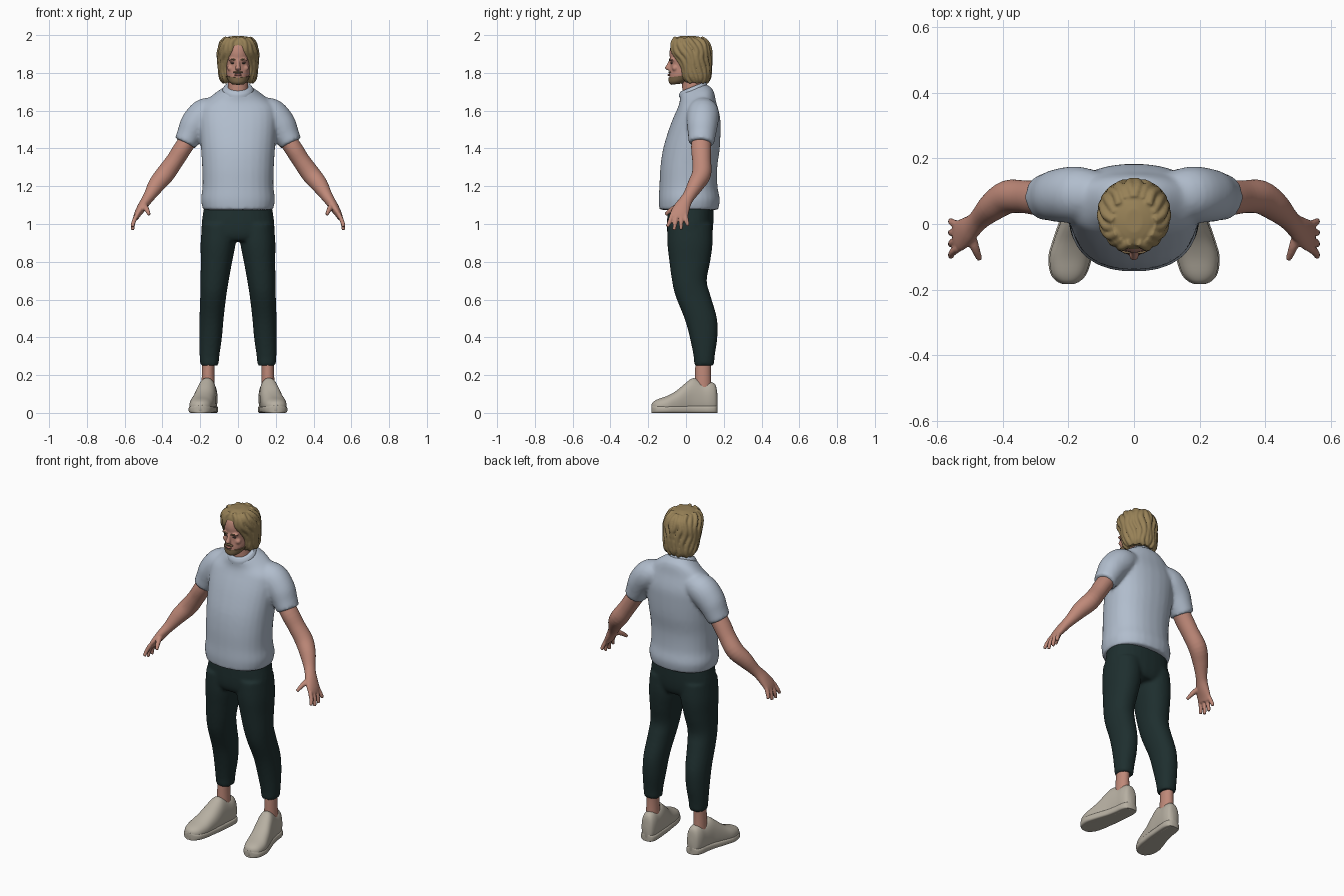
import bpy, bmesh, math
from mathutils import Vector

cube = bpy.data.objects.get("Cube")
if cube:
    bpy.data.objects.remove(cube, do_unlink=True)

X, Y, Z = Vector((1, 0, 0)), Vector((0, 1, 0)), Vector((0, 0, 1))


def material(name, color):
    m = bpy.data.materials.new(name)
    m.use_nodes = True
    m.diffuse_color = (*color, 1)
    bsdf = m.node_tree.nodes["Principled BSDF"]
    bsdf.inputs["Base Color"].default_value = (*color, 1)
    bsdf.inputs["Roughness"].default_value = 0.8
    return m


SHIRT = material("pale blue cotton", (0.44, 0.51, 0.61))
PANTS = material("dark green cloth", (0.013, 0.028, 0.028))
SKIN = material("skin", (0.52, 0.25, 0.19))
HAIR = material("dark blond hair", (0.31, 0.22, 0.095))
BEARD = material("beard brown", (0.21, 0.14, 0.07))
SHOE = material("beige canvas", (0.47, 0.43, 0.36))
LIP = material("lip", (0.36, 0.14, 0.11))
EYE = material("eye", (0.08, 0.06, 0.05))


def smooth_rows(rows, steps=4):
    """Catmull-Rom through rows of x, y, z, two radii and a slope."""
    rows = [tuple(r) + (0,) * (6 - len(r)) for r in rows]
    p = [rows[0]] + rows + [rows[-1]]
    out = []
    for i in range(1, len(p) - 2):
        for s in range(steps):
            t = s / steps
            out.append([b + t / 2 * (c - a + t * (2*a - 5*b + 4*c - d + t * (3*(b - c) + d - a)))
                        for a, b, c, d in zip(p[i-1], p[i], p[i+1], p[i+2])])
    return out + [list(rows[-1])]


def add_tube(bm, rows, axes="swept", k=1.0, n=28):
    """Loft of oval sections; k below 1 makes them boxier."""
    pts = smooth_rows(rows)
    last = len(pts) - 1
    loops = []
    for i, (x, y, z, ru, rv, slope) in enumerate(pts):
        if axes == "flat":
            u, v = X, Y + slope * Z
        elif axes == "upright":
            u, v = X, Z
        else:
            t = (Vector(pts[min(i+1, last)][:3]) - Vector(pts[max(i-1, 0)][:3])).normalized()
            u = Y.cross(t).normalized()
            v = t.cross(u)
        loop = []
        for j in range(n):
            a = math.tau * (j + 0.5) / n
            c, s = math.cos(a), math.sin(a)
            co = Vector((x, y, z)) + u * ru * math.copysign(abs(c) ** k, c) \
                + v * rv * math.copysign(abs(s) ** k, s)
            co.z = max(co.z, 0)
            loop.append(bm.verts.new(co))
        loops.append(loop)
    for a, b in zip(loops, loops[1:]):
        for j in range(n):
            bm.faces.new((a[j], a[(j+1) % n], b[(j+1) % n], b[j]))
    bm.faces.new(loops[0][::-1])
    bm.faces.new(loops[-1])


def part(name, mat, tubes, voxel=None, relax=4):
    """One object from tubes, fused into a single skin when voxel is given."""
    bm = bmesh.new()
    for tube in tubes:
        add_tube(bm, *tube)
    bmesh.ops.recalc_face_normals(bm, faces=bm.faces)
    me = bpy.data.meshes.new(name)
    bm.to_mesh(me)
    bm.free()
    me.materials.append(mat)
    ob = bpy.data.objects.new(name, me)
    bpy.context.collection.objects.link(ob)
    if voxel:
        r = ob.modifiers.new("fuse", "REMESH")
        r.mode, r.voxel_size, r.use_smooth_shade = "VOXEL", voxel, True
        s = ob.modifiers.new("relax", "SMOOTH")
        s.factor, s.iterations = 0.5, relax
    else:
        bpy.ops.object.select_all(action="DESELECT")
        ob.select_set(True)
        bpy.context.view_layer.objects.active = ob
        bpy.ops.object.shade_smooth_by_angle(angle=math.radians(50))
    return ob


def side(rows, s):
    return [(s * r[0],) + tuple(r[1:]) for r in rows]


def blob(c, r):
    """Ellipsoid as a flat-section tube."""
    angles = [math.pi * (i + 0.15) / 6.3 for i in range(7)]
    return ([(c[0], c[1], c[2] - r[2] * math.cos(a), r[0] * math.sin(a), r[1] * math.sin(a))
             for a in angles], "flat", 1, 16)


# T-shirt: torso and sleeves fused
torso = [(0, .035, 1.715, .075, .068, .4), (0, .055, 1.68, .13, .088, .35),
         (0, .058, 1.63, .19, .102, .15), (0, .058, 1.57, .205, .122),
         (0, .046, 1.5, .203, .137), (0, .029, 1.4, .196, .15), (0, .015, 1.3, .19, .151),
         (0, .013, 1.2, .188, .154), (0, .017, 1.13, .196, .162), (0, .015, 1.075, .186, .156)]
sleeve = [(.1, .085, 1.61, .06, .07), (.17, .09, 1.585, .083, .085), (.225, .087, 1.53, .08, .082),
          (.255, .084, 1.475, .069, .074), (.28, .08, 1.427, .06, .068)]
part("t_shirt", SHIRT, [(torso, "flat", .88)] + [(side(sleeve, s),) for s in (1, -1)], .01, 5)
part("collar", SHIRT, [([(0, .038, 1.70, .084, .076, .4), (0, .036, 1.715, .081, .073, .4),
                         (0, .035, 1.727, .072, .065, .4)], "flat")])

# Trousers: hips and legs fused
hips = [(0, .025, 1.12, .175, .12), (0, .022, 1.0, .193, .123), (0, .02, .94, .185, .117),
        (0, .02, .91, .14, .1)]
leg = [(.1, .02, 1.0, .09, .118), (.105, .021, .9, .093, .12), (.114, .02, .8, .083, .108),
       (.124, .018, .7, .075, .092), (.131, .037, .62, .069, .093), (.14, .078, .5, .064, .086),
       (.145, .093, .4, .06, .073), (.151, .096, .3, .052, .056), (.151, .096, .25, .048, .053)]
part("trousers", PANTS, [(hips, "flat", .85)] + [(side(leg, s), "flat", .92) for s in (1, -1)], .01, 3)

arm = [(.225, .085, 1.5, .045, .05), (.29, .08, 1.405, .048, .053), (.335, .083, 1.335, .047, .05),
       (.385, .082, 1.265, .05, .051), (.43, .053, 1.21, .045, .044), (.465, .02, 1.155, .033, .034),
       (.485, 0, 1.125, .028, .034), (.508, -.02, 1.09, .025, .042), (.53, -.035, 1.055, .019, .048),
       (.542, -.04, 1.03, .014, .044)]
thumb = [(.5, -.025, 1.1, .016, .016), (.485, -.07, 1.08, .014, .014), (.47, -.108, 1.05, .009, .009)]
shoe = [(.15, .168, .05, .012, .03), (.152, .158, .07, .034, .075), (.154, .13, .075, .045, .09),
        (.157, .09, .075, .047, .09), (.164, .04, .08, .05, .105), (.172, 0, .07, .055, .09),
        (.184, -.05, .05, .06, .068), (.194, -.1, .04, .063, .05), (.199, -.15, .034, .052, .038),
        (.2, -.174, .03, .032, .028), (.2, -.183, .026, .012, .016)]
sole = [(x, y, .018, rx + .004, .024) for x, y, z, rx, rz in shoe]

for label, s in (("left", 1), ("right", -1)):
    # Arm with hand
    tubes = [(side(arm, s),), (side(thumb, s), "swept", 1, 12)]
    for i in range(4):
        root, tip = -.074 + .024 * i, -.1 + .037 * i
        low = (.985, .968, .97, .99)[i]
        finger = [(.535, root, 1.05, .012, .012), (.553, (root + tip) / 2, 1.01, .0115, .0115),
                  (.558, tip, low, .009, .009)]
        tubes.append((side(finger, s), "swept", 1, 12))
    part(label + "_arm", SKIN, tubes, .005, 3)
    # Ankle and shoe
    part(label + "_ankle", SKIN, [(side([(.155, .094, .3, .033, .043), (.158, .09, .22, .033, .042),
                                         (.158, .09, .1, .037, .045)], s), "flat")])
    part(label + "_shoe", SHOE, [(side(shoe, s), "upright", .85)])
    part(label + "_shoe_sole", SHOE, [(side(sole, s), "upright", .6)])

# Head, neck, nose, brow ridge and cheeks
neck = [(0, .045, 1.64, .062, .06), (0, .035, 1.7, .055, .055), (0, .035, 1.8, .055, .055)]
head = [(0, -.045, 1.745, .028, .03), (0, -.035, 1.76, .045, .052), (0, -.01, 1.79, .061, .078),
        (0, .01, 1.83, .067, .094), (0, .015, 1.87, .072, .1), (0, .02, 1.91, .075, .108),
        (0, .02, 1.95, .07, .095), (0, .02, 1.983, .035, .05)]
nose = [(0, -.078, 1.872, .008, .01), (0, -.09, 1.845, .01, .012), (0, -.097, 1.825, .015, .015),
        (0, -.088, 1.814, .012, .012)]
face = [(neck, "flat"), (head, "flat"), (nose, "flat", 1, 16)]
for s in (1, -1):
    face += [blob((s * .028, -.074, 1.87), (.026, .013, .008)),
             blob((s * .04, -.058, 1.825), (.018, .016, .016))]
part("head", SKIN, face, .005, 3)
part("lips", LIP, [blob((0, -.091, 1.789), (.02, .007, .006))])
for label, s in (("left", 1), ("right", -1)):
    part(label + "_eye", EYE, [blob((s * .029, -.076, 1.852), (.011, .006, .004))])
    part(label + "_eyebrow", BEARD, [([(s * .014, -.087, 1.867, .004, .004),
                                       (s * .03, -.085, 1.873, .004, .004),
                                       (s * .046, -.071, 1.868, .003, .003)], "swept", 1, 10)])

# Beard shell around the jaw, and moustache
jaw = [(0, y, z - .004, rx + .004, ry + .004, .12) for _, y, z, rx, ry in head[:3]]
part("beard", BEARD, [(jaw, "flat")])
part("moustache", BEARD, [blob((0, -.085, 1.803), (.027, .009, .006))])

# Hair: a cap with wavy locks swept out from a centre parting
cap = [(0, .055, 1.755, .072, .055), (0, .05, 1.78, .09, .074), (0, .045, 1.83, .094, .08),
       (0, .035, 1.88, .097, .09), (0, .025, 1.92, .097, .1), (0, .018, 1.96, .086, .093),
       (0, .012, 1.985, .06, .068), (0, .01, 1.996, .025, .035)]
tubes = [(cap, "flat")]
for s in (1, -1):
    for i in range(9):
        end = -48 + 17 * i
        lock = []
        for j, (_, cy, z, rx, ry) in enumerate(reversed(cap[:-1])):
            lift = 1 - j / 6
            a = math.radians(end - 32 * lift ** 2 * (1 - i / 9) + 5 * math.sin(2 * j + i))
            r = .009 + .007 * math.sin(math.pi * min(j + 1, 6) / 7)
            lock.append((s * rx * math.cos(a), cy + ry * math.sin(a), z - .006 * (i % 2), r, r))
        tubes.append((lock, "swept", 1, 12))
part("hair", HAIR, tubes, .005, 2)
